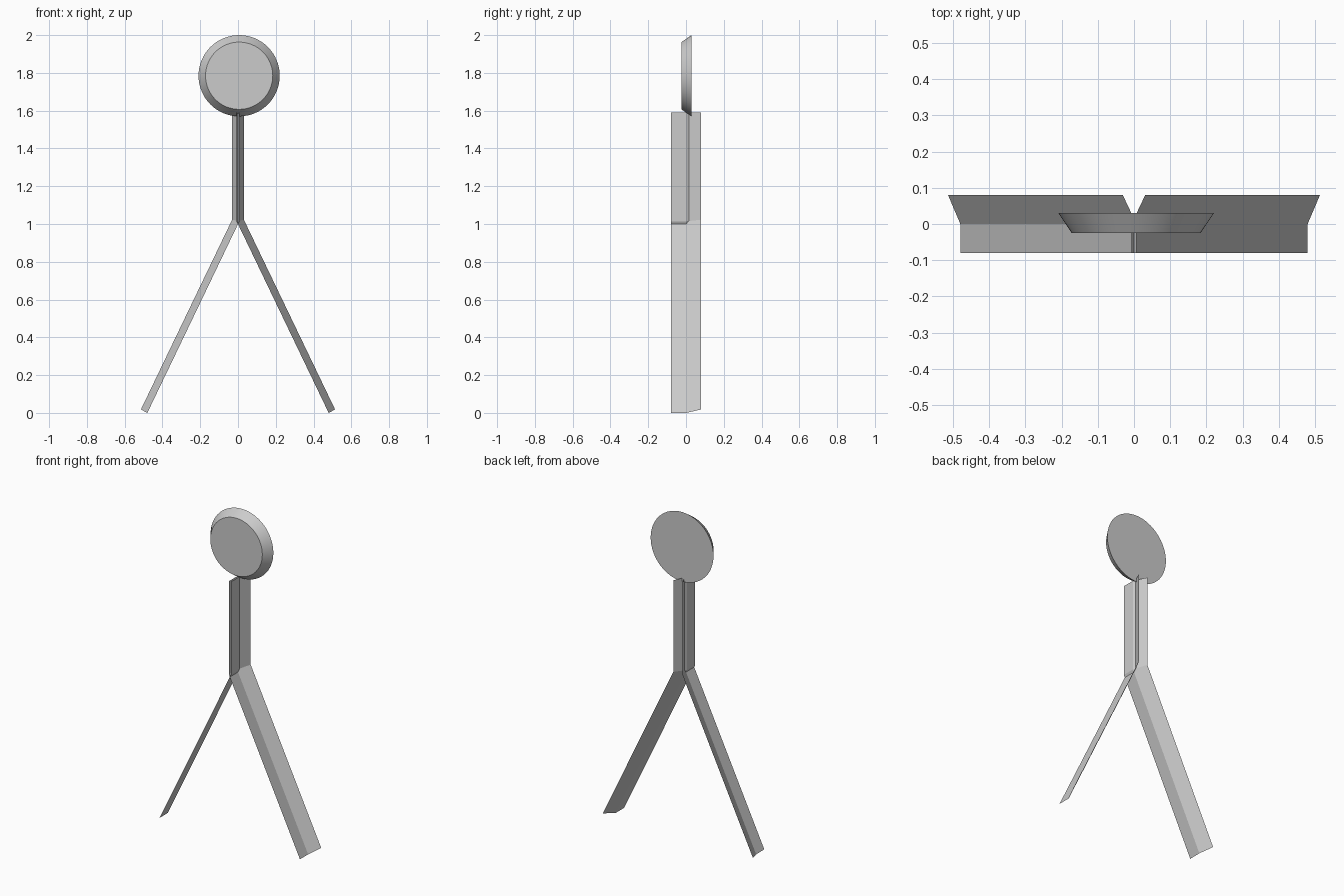
import bpy, bmesh, math
from mathutils import Matrix

if "Cube" in bpy.data.objects:
    bpy.data.objects.remove(bpy.data.objects["Cube"])


def add_object(name, bm):
    mesh = bpy.data.meshes.new(name)
    bm.to_mesh(mesh)
    bm.free()
    obj = bpy.data.objects.new(name, mesh)
    bpy.context.collection.objects.link(obj)
    return obj


# Folded sheet running from the neck down into a leg; two mirrored copies cross in the neck
def folded_strip(name, side):
    fold = [(-0.007, 1.59), (-0.007, 1.014), (0.48, 0.0)]
    flare = [(0.031, 1.59), (0.031, 1.023), (0.514, 0.018)]
    bm = bmesh.new()
    rows = []
    for (fx, fz), (bx, bz) in zip(fold, flare):
        rows.append([bm.verts.new((side * x, y, z)) for x, y, z in
                     ((fx, -0.08, fz), (fx, 0.0, fz), (bx, 0.08, bz))])
    for a, b in zip(rows, rows[1:]):
        for i in range(2):
            face = [a[i], b[i], b[i + 1], a[i + 1]]
            bm.faces.new(face if side > 0 else face[::-1])
    return add_object(name, bm)


folded_strip("right_body_and_leg", 1)
folded_strip("left_body_and_leg", -1)

# Head: bevelled disc, smaller face to the front
bm = bmesh.new()
bmesh.ops.create_cone(
    bm, cap_ends=True, segments=64, radius1=0.215, radius2=0.178, depth=0.055,
    matrix=Matrix.Translation((0.006, 0.0025, 1.785)) @ Matrix.Rotation(math.pi / 2, 4, 'X'))
head = add_object("head", bm)
bpy.context.view_layer.objects.active = head
head.select_set(True)
bpy.ops.object.shade_smooth_by_angle(angle=math.radians(30))
